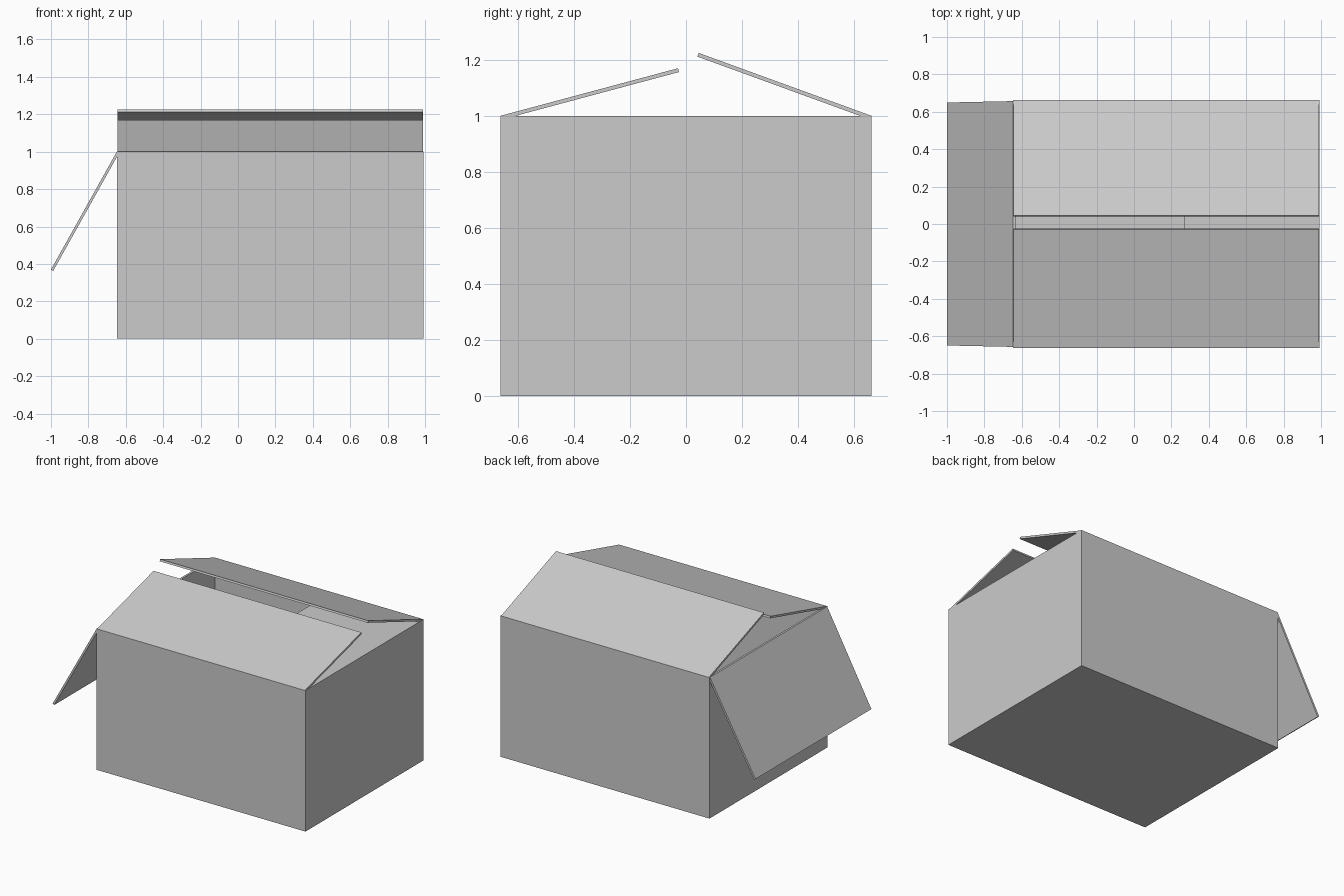
import bpy, bmesh
from math import cos, sin, radians
from mathutils import Vector

cube = bpy.data.objects.get("Cube")
if cube:
    bpy.data.objects.remove(cube, do_unlink=True)

GREY = (0.6, 0.6, 0.6, 1)
card = bpy.data.materials.new("grey card")
card.use_nodes = True
card.diffuse_color = GREY
card.node_tree.nodes["Principled BSDF"].inputs["Base Color"].default_value = GREY

LEFT, RIGHT, DEPTH, HEIGHT = -0.648, 0.993, 0.662, 1.0
MID, WIDTH = (LEFT + RIGHT) / 2, RIGHT - LEFT
THICK = 0.014


def panel(name, start, along, out, length, width, end_width, inward):
    """Sheet starting on an edge centred at start, thickened towards inward."""
    start, along, out = Vector(start), Vector(along), Vector(out).normalized()
    normal = along.cross(out).normalized()
    if normal.dot(Vector(inward)) < 0:
        normal.negate()
    far = start + out * length
    quad = [start - along * width / 2, start + along * width / 2,
            far + along * end_width / 2, far - along * end_width / 2]
    bm = bmesh.new()
    face = bm.faces.new([bm.verts.new(p) for p in quad])
    sides = bmesh.ops.extrude_face_region(bm, geom=[face], use_keep_orig=True)
    moved = [v for v in sides["geom"] if isinstance(v, bmesh.types.BMVert)]
    bmesh.ops.translate(bm, verts=moved, vec=normal * THICK)
    bmesh.ops.recalc_face_normals(bm, faces=bm.faces)
    mesh = bpy.data.meshes.new(name)
    bm.to_mesh(mesh)
    bm.free()
    mesh.materials.append(card)
    obj = bpy.data.objects.new(name, mesh)
    bpy.context.collection.objects.link(obj)


X, Y, UP = (1, 0, 0), (0, 1, 0), (0, 0, 1)

# Floor and four walls
panel("floor", (MID, -DEPTH, 0), X, Y, DEPTH * 2, WIDTH, WIDTH, UP)
for name, side in (("front", -1), ("back", 1)):
    panel(name + "_wall", (MID, side * DEPTH, 0), X, UP, HEIGHT, WIDTH, WIDTH, (0, -side, 0))
for name, x, inward in (("right", LEFT, 1), ("left", RIGHT, -1)):
    panel(name + "_wall", (x, 0, 0), Y, UP, HEIGHT, DEPTH * 2, DEPTH * 2, (inward, 0, 0))

# Long top flaps, raised and leaning over the opening
for name, side, angle in (("front", -1, 15), ("back", 1, 20)):
    a = radians(angle)
    panel(name + "_flap", (MID, side * DEPTH, HEIGHT), X, (0, -side * cos(a), sin(a)),
          0.656, WIDTH - 0.01, WIDTH - 0.01, (0, 0, -1))

# Short flaps: one hanging outside, one folded flat inside
panel("right_flap", (LEFT, 0, HEIGHT), Y, (-0.352, 0, -0.63), 0.722,
      DEPTH * 2 - 0.01, DEPTH * 2 - 0.025, (1, 0, -1))
panel("left_flap", (RIGHT, 0, HEIGHT - 0.002), Y, (-1, 0, 0), 0.722,
      DEPTH * 2 - 0.03, DEPTH * 2 - 0.05, (0, 0, -1))
